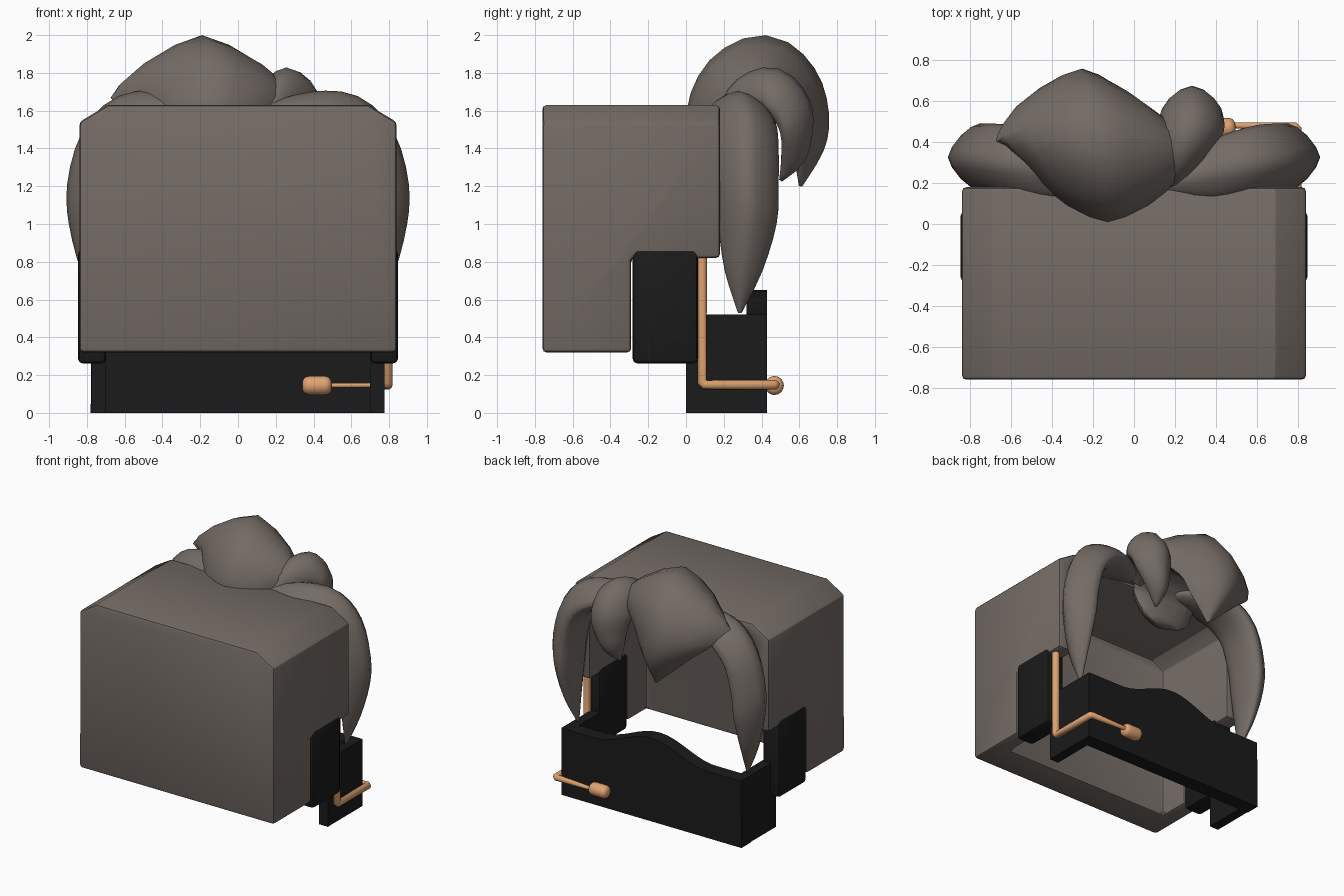
import bpy, bmesh, math
from mathutils import Vector

if "Cube" in bpy.data.objects:
    bpy.data.objects.remove(bpy.data.objects["Cube"])


def material(name, color):
    m = bpy.data.materials.new(name)
    m.diffuse_color = (*color, 1)
    m.use_nodes = True
    m.node_tree.nodes["Principled BSDF"].inputs["Base Color"].default_value = m.diffuse_color
    return m


HAIR = material("taupe", (0.174, 0.147, 0.130))
BLACK = material("black", (0.0105, 0.0105, 0.0105))
TAN = material("tan", (0.74, 0.37, 0.165))


def finish(name, bm, mat):
    bmesh.ops.recalc_face_normals(bm, faces=bm.faces)
    me = bpy.data.meshes.new(name)
    bm.to_mesh(me)
    bm.free()
    ob = bpy.data.objects.new(name, me)
    bpy.context.collection.objects.link(ob)
    me.materials.append(mat)
    return ob


def prism(name, pts, y0, y1, mat):
    """Extrude an (x, z) outline along y."""
    bm = bmesh.new()
    a = [bm.verts.new((x, y0, z)) for x, z in pts]
    b = [bm.verts.new((x, y1, z)) for x, z in pts]
    bm.faces.new(a)
    bm.faces.new(b[::-1])
    n = len(pts)
    for i in range(n):
        bm.faces.new((a[i], b[i], b[(i + 1) % n], a[(i + 1) % n]))
    return finish(name, bm, mat)


def box(name, x0, x1, y0, y1, z0, z1, mat):
    return prism(name, [(x0, z0), (x1, z0), (x1, z1), (x0, z1)], y0, y1, mat)


def apply_all(ob):
    bpy.context.view_layer.objects.active = ob
    for m in list(ob.modifiers):
        bpy.ops.object.modifier_apply(modifier=m.name)


def bevel(ob, width, segments=2):
    m = ob.modifiers.new("bevel", 'BEVEL')
    m.width, m.segments, m.limit_method = width, segments, 'ANGLE'
    m.angle_limit = math.radians(40)
    apply_all(ob)


def cut(ob, cutter):
    m = ob.modifiers.new("cut", 'BOOLEAN')
    m.operation, m.solver, m.object = 'DIFFERENCE', 'EXACT', cutter
    apply_all(ob)
    bpy.data.objects.remove(cutter)


def smooth(ob, angle=40):
    bpy.ops.object.select_all(action='DESELECT')
    ob.select_set(True)
    bpy.context.view_layer.objects.active = ob
    bpy.ops.object.shade_smooth_by_angle(angle=math.radians(angle))


def spline(rows, steps):
    """Catmull-Rom interpolation through the stations."""
    rows = [Vector(r) for r in rows]
    out = []
    for i in range(len(rows) - 1):
        p0, p1, p2 = rows[max(i - 1, 0)], rows[i], rows[i + 1]
        p3 = rows[min(i + 2, len(rows) - 1)]
        for s in range(steps):
            t = s / steps
            out.append(0.5 * (2 * p1 + (p2 - p0) * t + (2 * p0 - 5 * p1 + 4 * p2 - p3) * t * t
                              + (3 * p1 - p0 - 3 * p2 + p3) * t ** 3))
    return out + [rows[-1]]


def lock(name, stations, wide, inward, power=1.25, sides=16):
    """Tapered, cupped lock of hair: x, y, z, half width, half thickness, edge droop."""
    rows = spline(stations, 3)
    pos = [Vector(r[:3]) for r in rows]
    wide = Vector(wide)
    bm = bmesh.new()
    rings = []
    for i, r in enumerate(rows):
        tangent = pos[min(i + 1, len(pos) - 1)] - pos[max(i - 1, 0)]
        normal = tangent.cross(wide).normalized() * inward
        ring = []
        for k in range(sides):
            a = 2 * math.pi * k / sides
            c, s = math.cos(a), math.sin(a)
            u = math.copysign(abs(c) ** power, c) * max(r[3], 0.004)
            v = math.copysign(abs(s) ** power, s) * max(r[4], 0.004)
            v = v * (0.8 if v > 0 else 1) + max(r[5], 0) * abs(c) ** 1.5
            ring.append(bm.verts.new(pos[i] + wide * u + normal * v))
        rings.append(ring)
    for a, b in zip(rings, rings[1:]):
        for k in range(sides):
            bm.faces.new((a[k], a[(k + 1) % sides], b[(k + 1) % sides], b[k]))
    bm.faces.new(rings[0])
    bm.faces.new(rings[-1][::-1])
    ob = finish(name, bm, HAIR)
    smooth(ob, 60)
    return ob


# Hollow hair shell, open below and towards +y, notched at the sides
def roofed(w, z0, z1, c):
    return [(-w, z0), (w, z0), (w, z1 - 0.6 * c), (w - c, z1), (-w + c, z1), (-w, z1 - 0.6 * c)]


shell = prism("hair_shell", roofed(0.84, 0.32, 1.63, 0.15), -0.76, 0.18, HAIR)
cut(shell, prism("hollow", roofed(0.705, 0.0, 1.55, 0.10), -0.52, 0.6, HAIR))
cut(shell, box("notch", -1, 1, -0.29, 0.6, 0.0, 0.82, HAIR))
bevel(shell, 0.022)
smooth(shell, 28)

# Side locks framing the opening
SIDE = [(0.16, 0.20, 1.60, 0.05, 0.04, 0.0), (0.38, 0.26, 1.61, 0.15, 0.09, 0.02),
        (0.58, 0.30, 1.57, 0.175, 0.12, 0.04), (0.72, 0.32, 1.43, 0.17, 0.12, 0.04),
        (0.785, 0.325, 1.20, 0.165, 0.12, 0.04), (0.79, 0.325, 1.00, 0.155, 0.105, 0.03),
        (0.77, 0.305, 0.75, 0.10, 0.06, 0.01), (0.73, 0.285, 0.53, 0.01, 0.01, 0.0)]
for label, s in (("right", 1), ("left", -1)):
    lock(label + "_side_lock", [(s * r[0], *r[1:]) for r in SIDE], (0, 1, 0), -s)

# Large tuft curling over the top, and the small curl beside it
lock("top_tuft", [(-0.13, 0.19, 1.35, 0.12, 0.03, 0.0), (-0.13, 0.16, 1.42, 0.22, 0.09, 0.02),
                  (-0.13, 0.12, 1.57, 0.28, 0.12, 0.05),
                  (-0.13, 0.23, 1.74, 0.39, 0.165, 0.09), (-0.19, 0.41, 1.81, 0.475, 0.19, 0.14),
                  (-0.23, 0.56, 1.72, 0.42, 0.16, 0.12), (-0.26, 0.64, 1.56, 0.31, 0.12, 0.09),
                  (-0.22, 0.64, 1.40, 0.19, 0.09, 0.06), (-0.17, 0.605, 1.20, 0.01, 0.01, 0.0)],
     (1, 0, 0), 1)
lock("small_curl", [(0.16, 0.20, 1.58, 0.06, 0.05, 0.0), (0.22, 0.32, 1.68, 0.13, 0.10, 0.04),
                    (0.27, 0.45, 1.70, 0.16, 0.13, 0.05), (0.28, 0.55, 1.60, 0.16, 0.12, 0.05),
                    (0.28, 0.58, 1.48, 0.14, 0.09, 0.05), (0.25, 0.56, 1.35, 0.09, 0.07, 0.03),
                    (0.22, 0.50, 1.23, 0.01, 0.01, 0.0)], (1, 0, 0), 1, 1.0)

# Sideburns
for label, s in (("right", 1), ("left", -1)):
    x0, x1 = sorted((s * 0.70, s * 0.847))
    burn = box(label + "_sideburn", x0, x1, -0.283, 0.063, 0.262, 0.865, BLACK)
    bevel(burn, 0.025)
    smooth(burn, 35)

# Beard band: front plate with a raised middle, plus two side arms
top = []
for i in range(25):
    x = 0.775 - 1.55 * i / 24
    hump = 0.5 + 0.5 * math.cos(math.pi * min(abs(x) / 0.48, 1))
    top.append((x, 0.52 + 0.13 * hump))
plate = prism("beard_front", [(-0.78, 0), (0.775, 0)] + top, 0.32, 0.43, BLACK)
smooth(plate, 35)
for label, s in (("right", 1), ("left", -1)):
    x0, x1 = sorted((s * 0.70, s * 0.775))
    box(label + "_beard_arm", x0, x1, 0.0, 0.33, 0, 0.52, BLACK)


# Rod made of straight runs (x, y, z, relative radius)
def rod(name, path):
    cu = bpy.data.curves.new(name, 'CURVE')
    cu.dimensions, cu.bevel_depth, cu.bevel_resolution, cu.use_fill_caps = '3D', 0.027, 3, True
    sp = cu.splines.new('POLY')
    sp.points.add(len(path) - 1)
    for p, (x, y, z, r) in zip(sp.points, path):
        p.co, p.radius = (x, y, z, 1), r
    ob = bpy.data.objects.new(name, cu)
    bpy.context.collection.objects.link(ob)
    cu.materials.append(TAN)
    bpy.ops.object.select_all(action='DESELECT')
    ob.select_set(True)
    bpy.context.view_layer.objects.active = ob
    bpy.ops.object.convert(target='MESH')
    smooth(bpy.context.object, 50)


# Rounded tip at the end of a rod
def rod_tip(name, y):
    bpy.ops.mesh.primitive_cylinder_add(vertices=20, radius=0.05, depth=0.155,
                                        location=(0.418, y, 0.145), rotation=(0, math.pi / 2, 0))
    tip = bpy.context.object
    tip.name = name
    tip.data.materials.append(TAN)
    bevel(tip, 0.035, 4)
    smooth(tip, 50)


# Bent boom outside the band, and a short one on its inner face
rod("boom_rod", [(0.792, 0.085, 0.83, 1), (0.792, 0.085, 0.165, 1), (0.792, 0.1, 0.149, 1),
                 (0.792, 0.462, 0.149, 1), (0.782, 0.474, 0.148, 0.9), (0.45, 0.482, 0.145, 0.5)])
rod_tip("boom_tip", 0.468)
rod("inner_rod", [(0.72, 0.285, 0.147, 0.5), (0.45, 0.285, 0.145, 0.45)])
rod_tip("inner_tip", 0.275)
